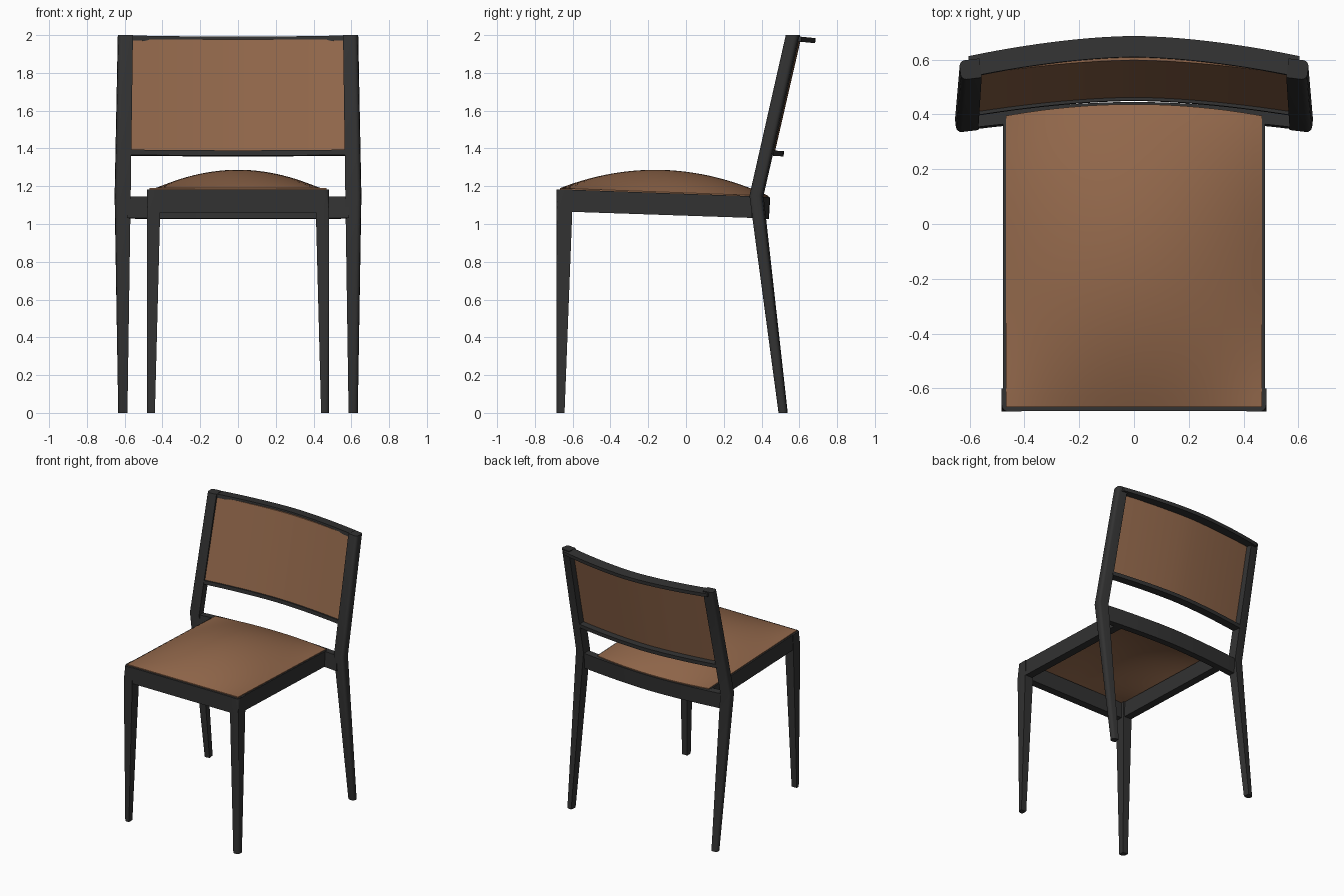
import bpy, bmesh, math
from mathutils import Vector

cube = bpy.data.objects.get("Cube")
if cube:
    bpy.data.objects.remove(cube, do_unlink=True)


def material(name, rgb):
    m = bpy.data.materials.new(name)
    m.use_nodes = True
    m.diffuse_color = (*rgb, 1)
    bsdf = m.node_tree.nodes["Principled BSDF"]
    bsdf.inputs["Base Color"].default_value = (*rgb, 1)
    bsdf.inputs["Roughness"].default_value = 0.6
    return m


WOOD = material("charcoal wood", (0.032, 0.032, 0.032))
LEATHER = material("tan leather", (0.287, 0.137, 0.07))


def finish(name, bm, mat):
    bmesh.ops.recalc_face_normals(bm, faces=bm.faces)
    mesh = bpy.data.meshes.new(name)
    bm.to_mesh(mesh)
    bm.free()
    mesh.materials.append(mat)
    ob = bpy.data.objects.new(name, mesh)
    bpy.context.collection.objects.link(ob)
    bpy.ops.object.select_all(action="DESELECT")
    ob.select_set(True)
    bpy.context.view_layer.objects.active = ob
    bpy.ops.object.shade_smooth_by_angle(angle=math.radians(35))
    return ob


def loft(name, rings, mat, side=1, round_corners=(), radius=0.0):
    """Skin a list of closed rings, optionally rounding some long edges."""
    bm = bmesh.new()
    rows = [[bm.verts.new((p[0] * side, p[1], p[2])) for p in r] for r in rings]
    n = len(rows[0])
    for a, b in zip(rows, rows[1:]):
        for i in range(n):
            j = (i + 1) % n
            bm.faces.new((a[i], a[j], b[j], b[i]))
    bm.faces.new(rows[0])
    bm.faces.new(rows[-1])
    if round_corners:
        edges = [bm.edges.get((a[i], b[i])) for a, b in zip(rows, rows[1:]) for i in round_corners]
        bmesh.ops.bevel(bm, geom=edges, offset=radius, segments=4, profile=0.5, affect="EDGES")
    return finish(name, bm, mat)


def rect(x0, x1, y0, y1, z, turn=0.0):
    """Horizontal rectangle: front inner, front outer, back outer, back inner."""
    c = Vector(((x0 + x1) / 2, (y0 + y1) / 2, z))
    ct, st = math.cos(turn), math.sin(turn)
    out = []
    for x, y in ((x0, y0), (x1, y0), (x1, y1), (x0, y1)):
        dx, dy = x - c.x, y - c.y
        out.append((c.x + dx * ct - dy * st, c.y + dx * st + dy * ct, z))
    return out


def bow(x, half, sag):
    """Backward bow, straighter towards the ends."""
    return sag * (1 - abs(x / half) ** 1.7)


def stations(half, count=24):
    return [half * (2 * i / count - 1) for i in range(count + 1)]


def bowed_rail(name, half, y, z, sag, depth, height, tilt):
    """Rail across the chair, bowed backwards and tipped down at the back."""
    ct, st = math.cos(tilt), math.sin(tilt)
    rings = []
    for x in stations(half):
        b = bow(x, half, sag)
        rings.append([(x, y + (b + d) * ct - h * st, z - (b + d) * st - h * ct)
                      for d, h in ((0, 0), (depth, 0), (depth, height), (0, height))])
    return loft(name, rings, WOOD)


# Legs and seat side rails, mirrored
for label, s in (("left", 1), ("right", -1)):
    loft(f"{label}_front_leg", [rect(0.44, 0.483, -0.685, -0.643, 0),
                                rect(0.412, 0.483, -0.685, -0.602, 1.07),
                                rect(0.41, 0.483, -0.685, -0.60, 1.182)],
         WOOD, s, (1,), 0.025)
    loft(f"{label}_rear_post", [rect(0.588, 0.634, 0.49, 0.536, 0, -0.12),
                                rect(0.572, 0.652, 0.338, 0.406, 1.15, -0.12),
                                rect(0.56, 0.635, 0.53, 0.6, 2.0, -0.12)],
         WOOD, s, (1, 2), 0.02)
    loft(f"{label}_seat_rail",
         [[(0.42, y, b), (0.479, y, b), (0.479, y, t), (0.42, y, t)]
          for y, b, t in ((-0.65, 1.066, 1.183), (0.385, 1.031, 1.146))], WOOD, s)

# Cross rails
loft("front_seat_rail", [rect(-0.44, 0.44, -0.683, -0.625, 1.062),
                         rect(-0.44, 0.44, -0.683, -0.625, 1.183)], WOOD)
bowed_rail("rear_seat_rail", 0.588, 0.352, 1.147, 0.042, 0.052, 0.116, 0.06)
bowed_rail("back_top_rail", 0.605, 0.536, 1.999, 0.074, 0.077, 0.027, 0.1)
bowed_rail("back_lower_rail", 0.58, 0.396, 1.394, 0.055, 0.068, 0.028, 0.07)

# Thin upholstered back panel following the bow
panel = []
for x in stations(0.566):
    b = bow(x, 0.566, 0.052)
    lo, hi = 0.407 + b, 0.546 + b
    panel.append([(x, lo, 1.375), (x, lo + 0.01, 1.375), (x, hi + 0.01, 1.978), (x, hi, 1.978)])
loft("back_panel", panel, LEATHER)

# Seat cushion: thin domed shell with a bowed rear edge
bm = bmesh.new()
bmesh.ops.create_grid(bm, x_segments=28, y_segments=28, size=1)
low = bmesh.ops.duplicate(bm, geom=bm.verts[:] + bm.edges[:] + bm.faces[:])["geom"]
under = {v for v in low if isinstance(v, bmesh.types.BMVert)}
for v in bm.verts:
    u, w = v.co.x, v.co.y
    y = -0.668 + (w + 1) / 2 * (1.063 + 0.042 * (1 - u * u))
    z = 1.19 - 0.037 * (y + 0.68) + 0.117 * (1 - u * u) * (1 - w * w)
    v.co = (u * 0.468, y, z - (0.012 if v in under else 0))
bmesh.ops.bridge_loops(bm, edges=[e for e in bm.edges if e.is_boundary])
finish("seat_cushion", bm, LEATHER)
